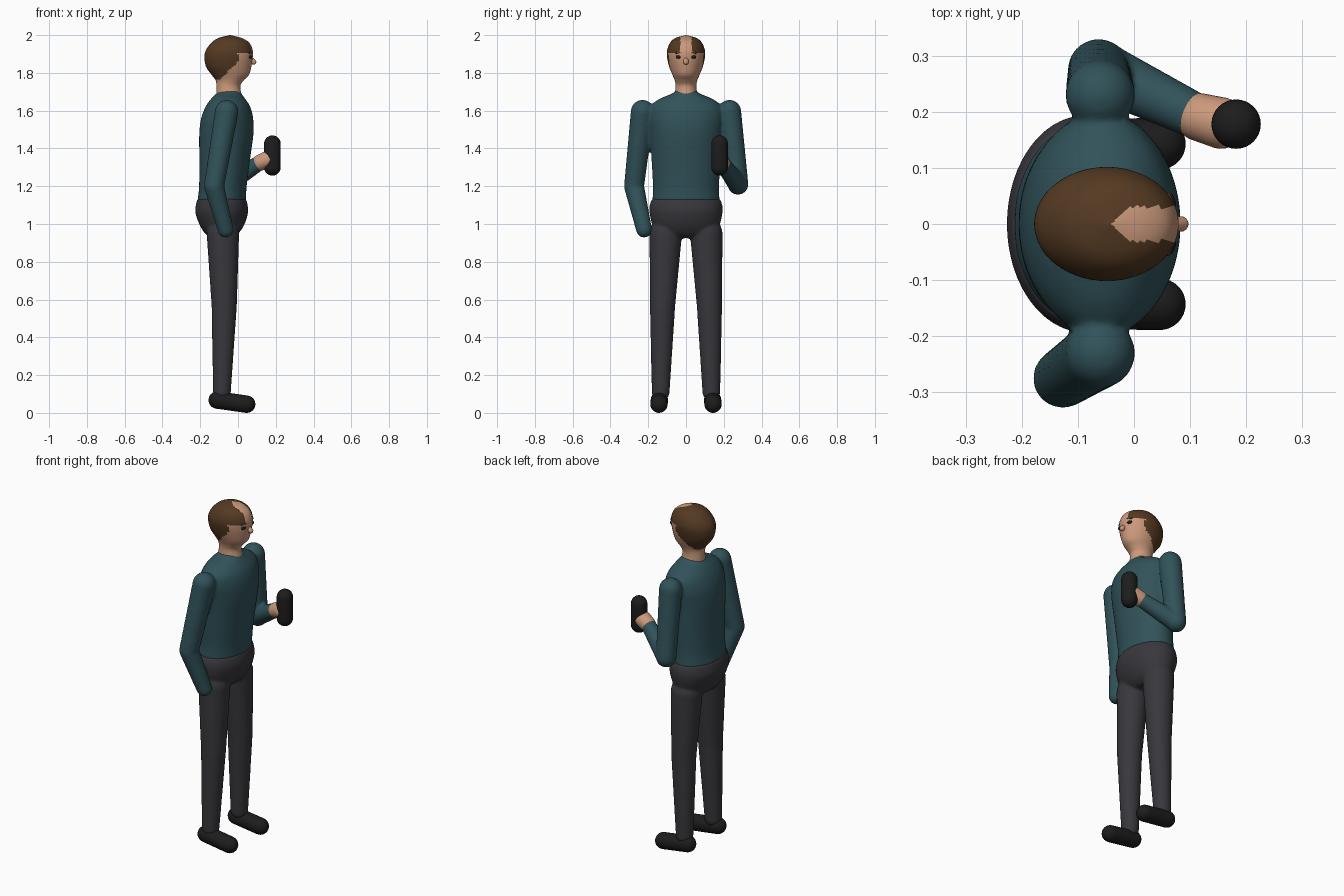
import bpy, bmesh, math
from mathutils import Vector

if "Cube" in bpy.data.objects:
    bpy.data.objects.remove(bpy.data.objects["Cube"])


def material(name, rgb):
    m = bpy.data.materials.new(name)
    m.diffuse_color = (*rgb, 1)
    m.use_nodes = True
    m.node_tree.nodes["Principled BSDF"].inputs["Base Color"].default_value = m.diffuse_color
    return m


TEAL = material("teal_cloth", (0.03, 0.085, 0.1))
GREY = material("charcoal_cloth", (0.04, 0.038, 0.045))
BLACK = material("black", (0.012, 0.012, 0.013))
SKIN = material("skin", (0.6, 0.32, 0.2))
HAIR = material("brown_hair", (0.09, 0.042, 0.016))


def skin_rings(bm, rings):
    loops = [[bm.verts.new(p) for p in ring] for ring in rings]
    n = len(loops[0])
    for a, b in zip(loops, loops[1:]):
        for i in range(n):
            j = (i + 1) % n
            bm.faces.new((a[i], a[j], b[j], b[i]))
    bm.faces.new(loops[0][::-1])
    bm.faces.new(loops[-1])


def loft(bm, rows, segs=48, steps=5):
    """Elliptic body through rows of (z, x_min, x_max, y_half), smoothed."""
    v = [Vector(r) for r in rows]
    v = [v[0]] + v + [v[-1]]
    path = []
    for i in range(1, len(v) - 2):
        a, b, c, d = v[i - 1:i + 3]
        for s in range(steps):
            t = s / steps
            path.append(0.5 * (2 * b + (c - a) * t + (2 * a - 5 * b + 4 * c - d) * t * t
                               + (3 * b - a - 3 * c + d) * t ** 3))
    path.append(v[-1])
    angles = [2 * math.pi * i / segs for i in range(segs)]
    skin_rings(bm, [[((x0 + x1) / 2 + (x1 - x0) / 2 * math.cos(t), y * math.sin(t), z)
                     for t in angles] for z, x0, x1, y in path])


def capsule(bm, p, q, r0, r1, segs=32, arcs=8):
    """Tapered round-ended limb from p to q."""
    p, q = Vector(p), Vector(q)
    axis = (q - p).normalized()
    u = axis.orthogonal().normalized()
    w = axis.cross(u)
    rings = []
    for c, r, start in ((p, r0, -90), (q, r1, 0)):
        for k in range(arcs + 1):
            e = math.radians(start + 90 * k / arcs)
            rad = max(r * math.cos(e), 0.0005)
            o = c + axis * r * math.sin(e)
            rings.append([o + rad * (u * math.cos(t) + w * math.sin(t))
                          for t in (2 * math.pi * i / segs for i in range(segs))])
    skin_rings(bm, rings)


def finish(name, bm, *mats, fuse=None):
    bmesh.ops.recalc_face_normals(bm, faces=bm.faces)
    for f in bm.faces:
        f.smooth = True
    me = bpy.data.meshes.new(name)
    bm.to_mesh(me)
    bm.free()
    for m in mats:
        me.materials.append(m)
    ob = bpy.data.objects.new(name, me)
    bpy.context.collection.objects.link(ob)
    if fuse:  # weld overlapping volumes into one soft surface
        mod = ob.modifiers.new("fuse", 'REMESH')
        mod.mode = 'VOXEL'
        mod.voxel_size = fuse
        mod.use_smooth_shade = True
        sm = ob.modifiers.new("soften", 'SMOOTH')
        sm.factor, sm.iterations = 0.5, 4
    return ob


# Sweater: torso with both sleeves
bm = bmesh.new()
loft(bm, [(1.12, -.215, .042, .178), (1.2, -.206, .046, .175), (1.35, -.205, .065, .183),
          (1.48, -.205, .082, .192), (1.56, -.195, .08, .2), (1.62, -.172, .065, .19),
          (1.66, -.145, .04, .145), (1.69, -.115, .018, .075), (1.705, -.1, .01, .055)])
capsule(bm, (-.06, -.23, 1.595), (-.127, -.275, 1.2), .062, .053)
capsule(bm, (-.127, -.275, 1.2), (-.065, -.222, .97), .053, .042)
capsule(bm, (-.06, .23, 1.595), (-.063, .275, 1.21), .062, .055)
capsule(bm, (-.063, .275, 1.21), (.105, .195, 1.318), .053, .041)
finish("sweater", bm, TEAL, fuse=0.008)

# Trousers: pelvis with both legs
bm = bmesh.new()
loft(bm, [(.925, -.14, -.03, .1), (.95, -.175, .003, .155), (1.0, -.205, .035, .18),
          (1.06, -.226, .053, .193), (1.1, -.223, .051, .192), (1.135, -.214, .042, .179)])
for s in (-1, 1):
    capsule(bm, (-.08, s * .107, .95), (-.073, s * .124, .57), .086, .067)
    capsule(bm, (-.073, s * .124, .57), (-.085, s * .134, .11), .067, .047)
finish("trousers", bm, GREY, fuse=0.008)

# Shoes
for s, side in ((-1, "right"), (1, "left")):
    bm = bmesh.new()
    capsule(bm, (-.11, s * .141, .068), (.046, s * .143, .046), .046, .046)
    finish(side + "_shoe", bm, BLACK)

# Gripping hand and the upright handheld object
bm = bmesh.new()
capsule(bm, (.118, .19, 1.325), (.155, .18, 1.34), .043, .046)
finish("hand", bm, SKIN)
bm = bmesh.new()
capsule(bm, (.182, .178, 1.3), (.182, .178, 1.425), .044, .044)
finish("handheld_object", bm, BLACK)

# Head and neck, hair coloured by region with a bare forehead strip
bm = bmesh.new()
loft(bm, [(1.68, -.115, .02, .06), (1.73, -.115, .012, .055), (1.76, -.118, .03, .06),
          (1.79, -.14, .058, .072), (1.83, -.168, .07, .088), (1.88, -.178, .078, .1),
          (1.92, -.17, .078, .1), (1.96, -.14, .06, .084), (1.985, -.103, .02, .055),
          (2.0, -.043, -.041, .001)], segs=56)
for f in bm.faces:
    x, y, z = f.calc_center_median()
    hairline = max(1.765, 1.86 + x) if x < 0 else 1.905
    strip = .03 * min(1, (x + .04) / .03)
    f.material_index = int(z > hairline and abs(y) > strip)
finish("head_and_hair", bm, SKIN, HAIR)

# Nose
bm = bmesh.new()
capsule(bm, (.066, 0, 1.875), (.083, 0, 1.857), .012, .014, 16, 6)
finish("nose", bm, SKIN)

# Eyes and brows
for s, side in ((-1, "right"), (1, "left")):
    bm = bmesh.new()
    capsule(bm, (.063, s * .045, 1.884), (.066, s * .036, 1.884), .009, .009, 12, 5)
    finish(side + "_eye", bm, BLACK)
    bm = bmesh.new()
    capsule(bm, (.06, s * .052, 1.905), (.07, s * .03, 1.908), .005, .005, 10, 4)
    finish(side + "_brow", bm, HAIR)
